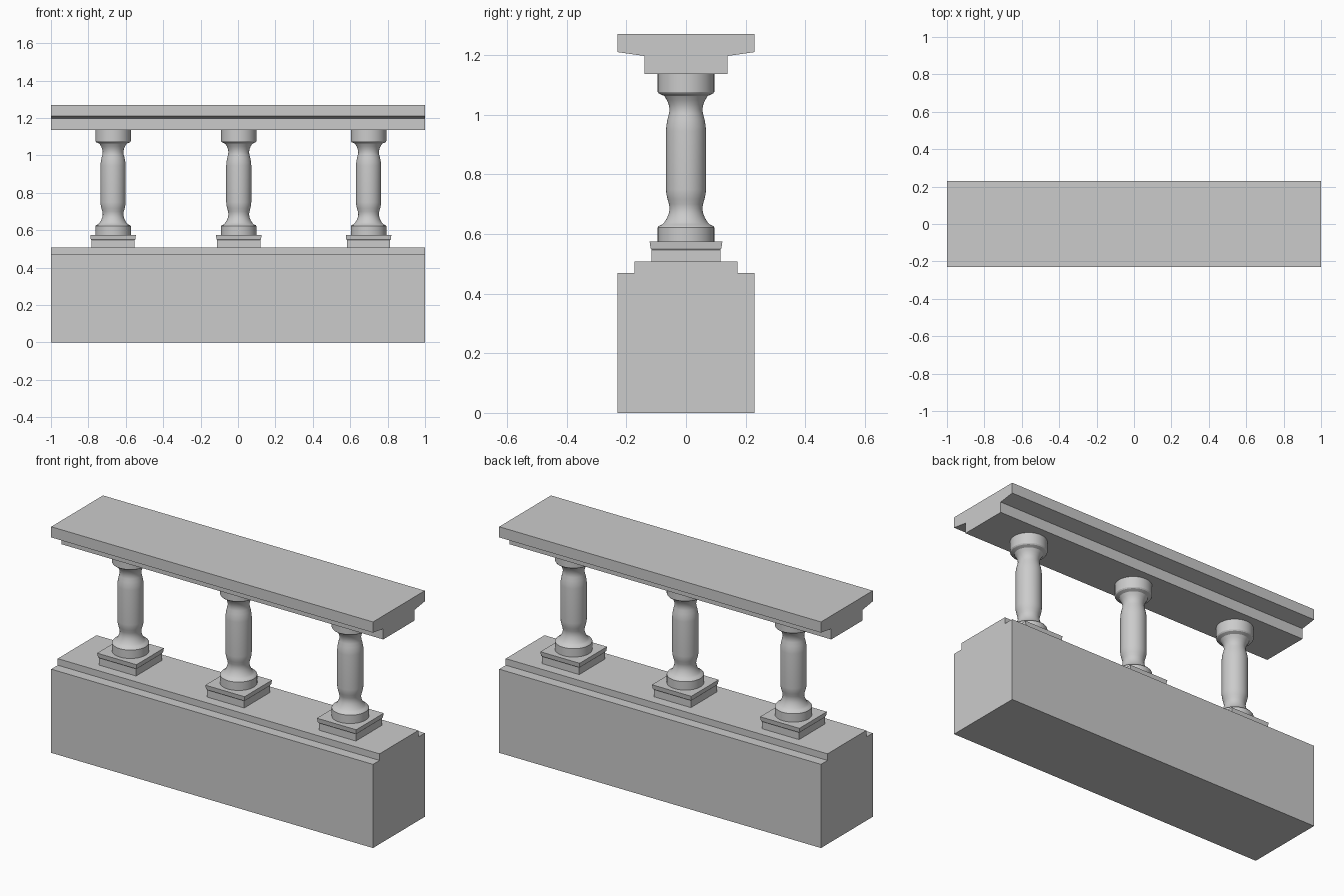
import bpy, bmesh, math

if "Cube" in bpy.data.objects:
    bpy.data.objects.remove(bpy.data.objects["Cube"])


def make_object(name, bm):
    bmesh.ops.recalc_face_normals(bm, faces=bm.faces)
    mesh = bpy.data.meshes.new(name)
    bm.to_mesh(mesh)
    bm.free()
    obj = bpy.data.objects.new(name, mesh)
    bpy.context.collection.objects.link(obj)
    return obj


def extrude_along_x(name, half_profile):
    """Mirror a (y, z) half profile and extrude it over x = -1..1."""
    outline = half_profile + [(-y, z) for y, z in reversed(half_profile)]
    bm = bmesh.new()
    face = bm.faces.new([bm.verts.new((-1, y, z)) for y, z in outline])
    ext = bmesh.ops.extrude_face_region(bm, geom=[face])
    moved = [g for g in ext["geom"] if isinstance(g, bmesh.types.BMVert)]
    bmesh.ops.translate(bm, verts=moved, vec=(2, 0, 0))
    return make_object(name, bm)


def stack_rings(name, profile, sides, x, turn=0.0):
    """Closed solid from (radius, z) rings with the given number of sides."""
    bm = bmesh.new()
    rings = []
    for r, z in profile:
        angles = [turn + 2 * math.pi * i / sides for i in range(sides)]
        rings.append([bm.verts.new((r * math.cos(a), r * math.sin(a), z)) for a in angles])
    for low, high in zip(rings, rings[1:]):
        for i in range(sides):
            j = (i + 1) % sides
            bm.faces.new((low[i], low[j], high[j], high[i]))
    bm.faces.new(rings[0][::-1])
    bm.faces.new(rings[-1])
    obj = make_object(name, bm)
    obj.location.x = x
    return obj


# Stepped base wall and overhanging handrail
extrude_along_x("base_wall", [(0.23, 0), (0.23, 0.47), (0.172, 0.47), (0.172, 0.507)])
extrude_along_x("handrail", [(0.139, 1.137), (0.139, 1.197), (0.23, 1.21), (0.23, 1.27)])

# Half widths of the square plinth, and radii of the turned baluster
plinth = [(0.115, 0.505), (0.115, 0.547), (0.119, 0.552), (0.122, 0.575)]
turned = [
    (0.095, 0.574), (0.095, 0.622), (0.091, 0.627), (0.080, 0.632),
    (0.073, 0.639), (0.064, 0.653), (0.058, 0.668), (0.055, 0.684),
    (0.057, 0.700), (0.062, 0.717), (0.066, 0.735), (0.067, 0.750),
    (0.067, 0.945), (0.066, 0.962), (0.062, 0.985), (0.057, 1.004),
    (0.055, 1.018), (0.058, 1.034), (0.064, 1.049), (0.073, 1.063),
    (0.080, 1.066), (0.091, 1.071), (0.095, 1.077), (0.095, 1.138),
]

for side, x in (("left", -0.668), ("middle", 0.004), ("right", 0.698)):
    stack_rings(f"{side}_plinth", [(w * math.sqrt(2), z) for w, z in plinth],
                4, x, math.pi / 4)
    baluster = stack_rings(f"{side}_baluster", turned, 40, x)
    # Smooth the turning but keep its crisp rims
    bpy.ops.object.select_all(action="DESELECT")
    baluster.select_set(True)
    bpy.context.view_layer.objects.active = baluster
    bpy.ops.object.shade_smooth_by_angle(angle=math.radians(30))
